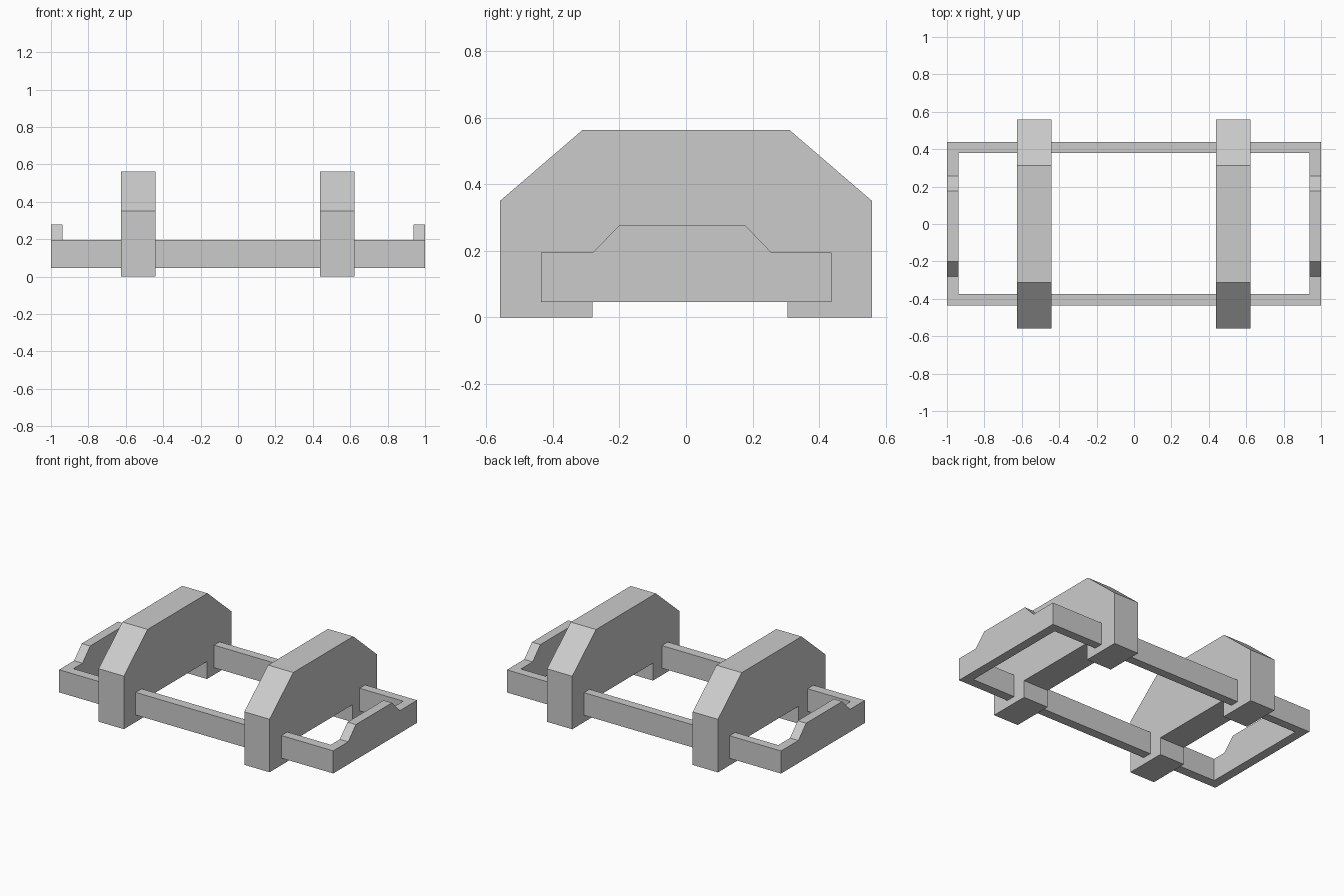
import bpy
import bmesh
from mathutils import Vector

if "Cube" in bpy.data.objects:
    bpy.data.objects.remove(bpy.data.objects["Cube"], do_unlink=True)

# Single plain grey
GREY = (0.6, 0.6, 0.6, 1.0)
grey = bpy.data.materials.new("plain grey")
grey.use_nodes = True
grey.diffuse_color = GREY
grey.node_tree.nodes["Principled BSDF"].inputs["Base Color"].default_value = GREY


def extrude_profile(name, profile, x0, x1):
    """Extrude a closed (y, z) outline along x from x0 to x1."""
    bm = bmesh.new()
    face = bm.faces.new([bm.verts.new((x0, y, z)) for y, z in profile])
    side = bmesh.ops.extrude_face_region(bm, geom=[face])
    verts = [g for g in side["geom"] if isinstance(g, bmesh.types.BMVert)]
    bmesh.ops.translate(bm, verts=verts, vec=Vector((x1 - x0, 0, 0)))
    bmesh.ops.recalc_face_normals(bm, faces=bm.faces)
    mesh = bpy.data.meshes.new(name)
    bm.to_mesh(mesh)
    bm.free()
    mesh.materials.append(grey)
    obj = bpy.data.objects.new(name, mesh)
    bpy.context.scene.collection.objects.link(obj)
    return obj


# Base frame: raised end plates and long rails left around one opening
frame = extrude_profile("base_frame", [
    (-0.436, 0.046), (0.438, 0.046), (0.438, 0.195), (0.257, 0.195),
    (0.177, 0.278), (-0.2, 0.278), (-0.28, 0.195), (-0.436, 0.195)], -1, 1)
opening = extrude_profile("frame_opening_cutter", [
    (-0.374, -0.2), (0.38, -0.2), (0.38, 0.6), (-0.374, 0.6)], -0.939, 0.939)
opening.hide_render = True
opening.hide_viewport = True
cut = frame.modifiers.new("opening", "BOOLEAN")
cut.operation = "DIFFERENCE"
cut.solver = "EXACT"
cut.object = opening

# Two chamfered arches standing on feet across the frame
arch_profile = [
    (-0.56, 0), (-0.281, 0), (-0.281, 0.115), (0.306, 0.115), (0.306, 0),
    (0.56, 0), (0.56, 0.35), (0.312, 0.563), (-0.312, 0.563), (-0.56, 0.35)]
for name, x in (("left_arch", 0.53), ("right_arch", -0.533)):
    extrude_profile(name, arch_profile, x - 0.092, x + 0.092)
